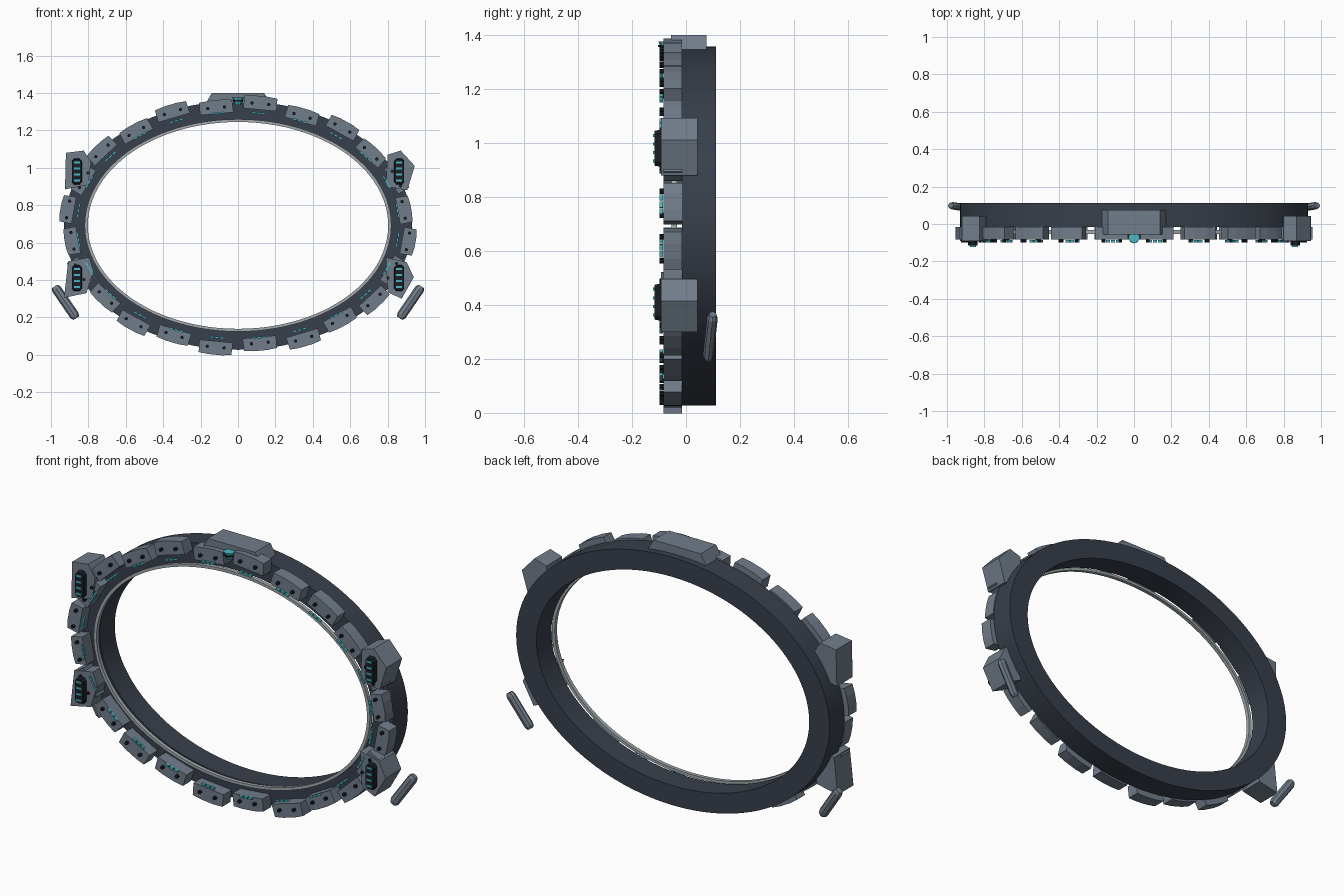
import bpy, bmesh, math
from mathutils import Vector

cube = bpy.data.objects.get("Cube")
if cube:
    bpy.data.objects.remove(cube, do_unlink=True)

CZ = 0.692  # height of the ring centre


def material(name, rgb):
    m = bpy.data.materials.new(name)
    m.use_nodes = True
    m.diffuse_color = (*rgb, 1)
    m.node_tree.nodes["Principled BSDF"].inputs["Base Color"].default_value = (*rgb, 1)
    return m


DARK = material("dark slate", (0.040, 0.050, 0.070))
STEEL = material("steel grey", (0.165, 0.205, 0.255))
LIGHT = material("pale metal", (0.36, 0.40, 0.42))
TEAL = material("glowing teal", (0.07, 0.50, 0.58))
BLACK = material("near black", (0.010, 0.013, 0.018))


def finish(name, bm, mat, smooth=False):
    bmesh.ops.recalc_face_normals(bm, faces=bm.faces[:])
    me = bpy.data.meshes.new(name)
    bm.to_mesh(me)
    bm.free()
    me.materials.append(mat)
    ob = bpy.data.objects.new(name, me)
    bpy.context.collection.objects.link(ob)
    if smooth:
        bpy.ops.object.select_all(action="DESELECT")
        ob.select_set(True)
        bpy.context.view_layer.objects.active = ob
        bpy.ops.object.shade_smooth_by_angle(angle=math.radians(35))
    return ob


def add_prism(bm, pts, y0, y1, front_scale=1.0):
    """Extrude an x-z outline from y0 (front) to y1 (back)."""
    n = len(pts)
    cx, cz = sum(p[0] for p in pts) / n, sum(p[1] for p in pts) / n
    front = [bm.verts.new((cx + (x - cx) * front_scale, y0, cz + (z - cz) * front_scale))
             for x, z in pts]
    back = [bm.verts.new((x, y1, z)) for x, z in pts]
    bm.faces.new(front)
    bm.faces.new(back[::-1])
    for i in range(n):
        j = (i + 1) % n
        bm.faces.new((front[i], front[j], back[j], back[i]))


def prism(name, pts, y0, y1, mat, front_scale=1.0):
    bm = bmesh.new()
    add_prism(bm, pts, y0, y1, front_scale)
    return finish(name, bm, mat)


def oval_band(name, inner, outer, y0, y1, mat, n=96):
    """Elliptical ring with a rectangular section."""
    bm = bmesh.new()
    section = [(inner, y0), (outer, y0), (outer, y1), (inner, y1)]
    loops = []
    for i in range(n):
        t = 2 * math.pi * i / n
        loops.append([bm.verts.new((r[0] * math.cos(t), y, CZ + r[1] * math.sin(t)))
                      for r, y in section])
    for i in range(n):
        a, b = loops[i], loops[(i + 1) % n]
        for k in range(4):
            bm.faces.new((a[k], a[(k + 1) % 4], b[(k + 1) % 4], b[k]))
    return finish(name, bm, mat, True)


def frame(a, b, t):
    """Point, tangent and outward normal on an ellipse, in x-z."""
    c, s = math.cos(t), math.sin(t)
    tan = Vector((-a * s, b * c)).normalized()
    return Vector((a * c, CZ + b * s)), tan, Vector((tan.y, -tan.x))


def place(fr, pts):
    p, tan, nor = fr
    return [tuple(p + tan * u + nor * v) for u, v in pts]


def rect(w, h, u=0, v=0):
    return [(u - w / 2, v - h / 2), (u + w / 2, v - h / 2),
            (u + w / 2, v + h / 2), (u - w / 2, v + h / 2)]


def ngon(r, u=0, v=0, n=8):
    return [(u + r * math.cos(2 * math.pi * i / n), v + r * math.sin(2 * math.pi * i / n))
            for i in range(n)]


# Main ring and the pale inner trim
oval_band("main_ring", (0.81, 0.56), (0.93, 0.665), -0.015, 0.112, DARK)
oval_band("inner_trim", (0.803, 0.553), (0.82, 0.568), -0.053, -0.033, LIGHT)

# Armour tiles around the rim, alternating in radius, with studs and light dashes
studs, lights = bmesh.new(), bmesh.new()
for i in range(24):
    t = math.radians(7.5 + 15 * i)
    a, b = (0.92, 0.66) if i % 2 else (0.897, 0.638)
    fr = frame(a, b, t)
    h = 0.07 + 0.02 * abs(math.sin(t))
    outline = [(-h, -0.036), (h, -0.036), (h * 0.98, 0.031), (h * 0.4, 0.037),
               (-h * 0.4, 0.037), (-h * 0.98, 0.031)]
    prism(f"rim_tile_{i + 1}", place(fr, outline), -0.083, -0.015, STEEL)
    for u in (-0.045, 0.045):
        add_prism(studs, place(fr, ngon(0.009, u, -0.004)), -0.098, -0.083)
    fl = frame(0.86, 0.605, t)
    for u in (-0.027, 0, 0.027):
        add_prism(lights, place(fl, rect(0.022, 0.010, u)), -0.098, -0.086)
finish("tile_studs", studs, BLACK)
finish("rim_lights", lights, TEAL)

# Four five-sided corner housings with light panels
housings = {
    "upper_right": [(-.925, .885), (-.80, .91), (-.785, 1.03), (-.825, 1.092), (-.92, 1.08)],
    "lower_right": [(-.93, .305), (-.81, .33), (-.772, .45), (-.795, .522), (-.908, .50)],
    "upper_left": [(.79, .90), (.905, .88), (.945, 1.01), (.87, 1.092), (.80, 1.07)],
    "lower_left": [(.80, .335), (.875, .30), (.94, .415), (.902, .495), (.79, .522)],
}
for key, outline in housings.items():
    prism(f"{key}_housing", outline, -0.092, 0.042, STEEL)
    x = math.copysign(0.862, outline[0][0])
    z = 0.98 if "upper" in key else 0.41
    panel = [(x - .027, z - .055), (x - .015, z - .07), (x + .015, z - .07), (x + .027, z - .055),
             (x + .027, z + .055), (x + .015, z + .07), (x - .015, z + .07), (x - .027, z + .055)]
    prism(f"{key}_panel", panel, -0.116, -0.09, BLACK, 0.92)
    bm = bmesh.new()
    for k in range(4):
        add_prism(bm, rect(0.032, 0.011, x, z - 0.048 + 0.032 * k), -0.122, -0.115)
    finish(f"{key}_panel_lights", bm, TEAL)

# Crest on top with a faceted gem
prism("top_crest", [(-.172, 1.345), (.172, 1.345), (.14, 1.4), (-.14, 1.4)], -0.055, 0.076, STEEL)
bm = bmesh.new()
bmesh.ops.create_cone(bm, segments=8, radius1=0.016, radius2=0.03, depth=0.04, cap_ends=True)
bmesh.ops.translate(bm, verts=bm.verts[:], vec=(0, -0.072, 1.355))
finish("crest_gem", bm, TEAL)
bm = bmesh.new()
bmesh.ops.create_cone(bm, segments=8, radius1=0.026, radius2=0.028, depth=0.007, cap_ends=True)
bmesh.ops.translate(bm, verts=bm.verts[:], vec=(0, -0.076, 1.358))
finish("crest_gem_band", bm, BLACK)

# Slanted fins beside the lower housings
for side, name in ((1, "left_fin"), (-1, "right_fin")):
    top, low = Vector((side * 0.98, 0.099, 0.365)), Vector((side * 0.865, 0.081, 0.197))
    axis = (top - low).normalized()
    across = axis.cross(Vector((0, 1, 0))).normalized()
    depth = axis.cross(across)
    bm = bmesh.new()
    loops = []
    for f, s in ((0, 0.7), (0.08, 1), (0.92, 1), (1, 0.7)):
        c = low.lerp(top, f)
        loops.append([bm.verts.new(c + s * (across * u * 1.3 + depth * v))
                      for u, v in ngon(0.02)])
    for a, b in zip(loops, loops[1:]):
        for k in range(8):
            bm.faces.new((a[k], a[(k + 1) % 8], b[(k + 1) % 8], b[k]))
    bm.faces.new(loops[0])
    bm.faces.new(loops[-1])
    finish(name, bm, STEEL)
